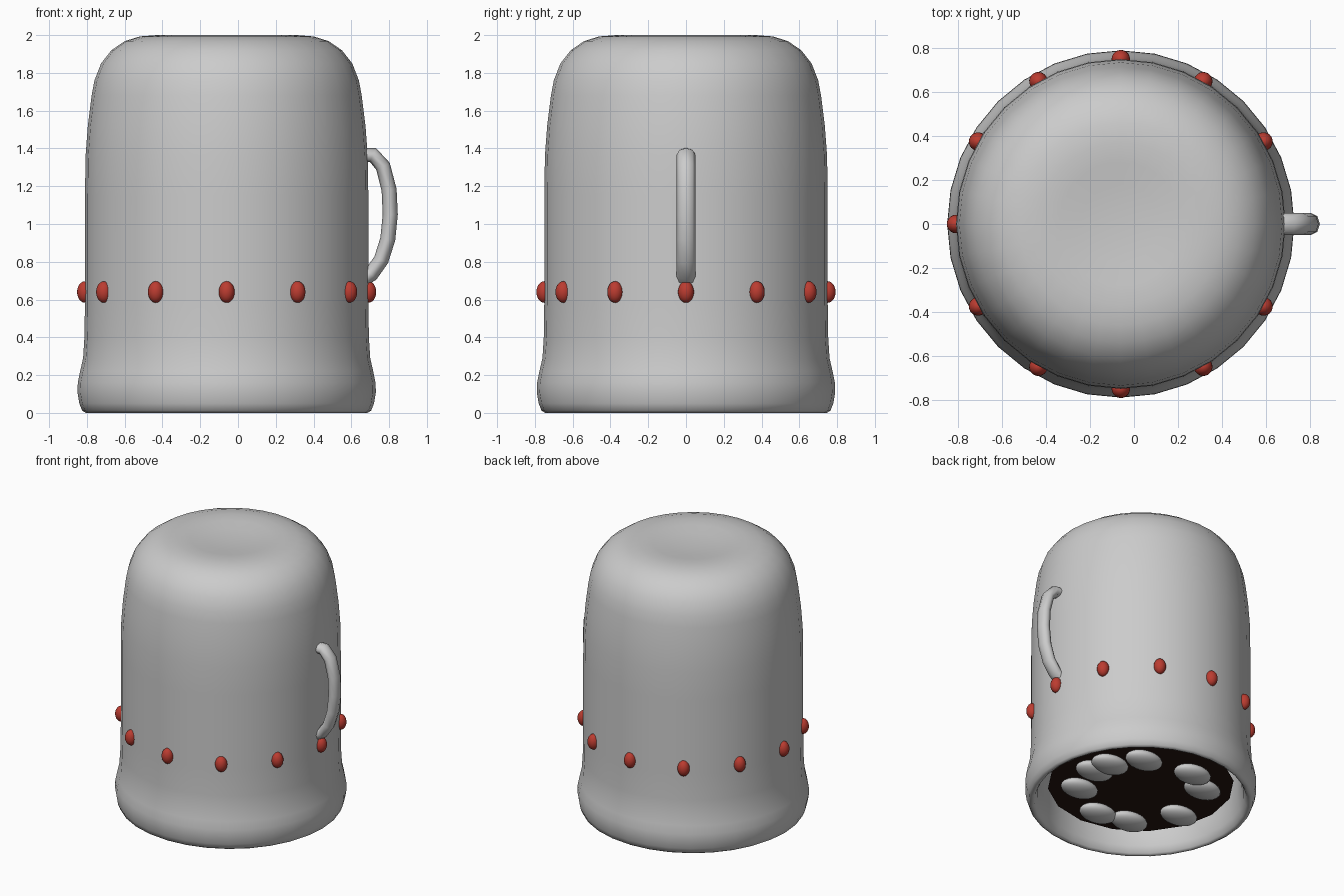
import bpy, bmesh
from math import sin, cos, pi, radians

if "Cube" in bpy.data.objects:
    bpy.data.objects.remove(bpy.data.objects["Cube"])

AXIS_X = -0.06   # the cup's axis; the handle shifts the overall centre


def material(name, rgb):
    m = bpy.data.materials.new(name)
    m.diffuse_color = (*rgb, 1)
    m.use_nodes = True
    m.node_tree.nodes["Principled BSDF"].inputs["Base Color"].default_value = m.diffuse_color
    return m


def lathe(name, profile, sides):
    """Revolve (radius, z) points about the cup axis."""
    bm = bmesh.new()
    vs = [bm.verts.new((r, 0, z)) for r, z in profile]
    edges = [bm.edges.new(p) for p in zip(vs, vs[1:])]
    bmesh.ops.spin(bm, geom=vs + edges, cent=(0, 0, 0), axis=(0, 0, 1),
                   angle=2 * pi, steps=sides)
    bmesh.ops.remove_doubles(bm, verts=bm.verts, dist=0.0005)
    bmesh.ops.recalc_face_normals(bm, faces=bm.faces)
    for f in bm.faces:
        f.smooth = True
    me = bpy.data.meshes.new(name)
    bm.to_mesh(me)
    bm.free()
    ob = bpy.data.objects.new(name, me)
    ob.location.x = AXIS_X
    bpy.context.collection.objects.link(ob)
    return ob


def ellipsoid(name, radius, angle, z, scale, turn=0, mat=None):
    """Scaled sphere placed on a ring about the cup axis."""
    bpy.ops.mesh.primitive_uv_sphere_add(
        segments=20, ring_count=12, radius=1, rotation=(0, 0, turn),
        location=(AXIS_X + radius * cos(angle), radius * sin(angle), z))
    ob = bpy.context.object
    ob.name = name
    ob.scale = scale
    bpy.ops.object.shade_smooth()
    if mat:
        ob.data.materials.append(mat)


# Upside-down cup: outer wall, rim, then inner wall
lathe("cup_body", [
    (0, 1.975), (0.18, 1.982), (0.28, 1.995), (0.37, 2.0), (0.46, 1.993),
    (0.54, 1.968), (0.61, 1.92), (0.665, 1.85), (0.70, 1.76), (0.715, 1.68),
    (0.735, 1.52), (0.747, 1.36), (0.75, 1.15), (0.75, 0.6), (0.753, 0.4),
    (0.76, 0.29), (0.776, 0.22), (0.788, 0.16), (0.79, 0.11), (0.78, 0.05),
    (0.765, 0.012), (0.745, 0), (0.725, 0.012), (0.705, 0.06), (0.69, 0.15),
    (0.69, 1.4), (0.66, 1.7), (0.55, 1.87), (0.35, 1.93), (0, 1.92)], 32)

# Dark drink surface just inside the opening
bpy.ops.mesh.primitive_circle_add(vertices=16, radius=0.635, fill_type='NGON',
                                  location=(AXIS_X, 0, 0.135))
drink = bpy.context.object
drink.name = "drink_surface"
drink.data.materials.append(material("dark_brown", (0.018, 0.007, 0.005)))

# Floating sweets scattered in a ring on the drink
for i, a in enumerate((1, 20, 53, 107, 137, 192, 241, 274, 325)):
    ellipsoid(f"sweet_{i + 1}", 0.42, radians(a), 0.085, (0.142, 0.10, 0.052))

# Ring of red beads round the outside
red = material("red", (0.5, 0.045, 0.03))
for i in range(12):
    a = i * pi / 6
    ellipsoid(f"bead_{i + 1}", 0.75, a, 0.64, (0.042, 0.042, 0.057), a, red)

# Handle: octagonal bar swept along a bowed path
path = [(0.65, 1.365), (0.715, 1.365), (0.768, 1.305), (0.80, 1.18),
        (0.806, 1.05), (0.793, 0.92), (0.758, 0.81), (0.705, 0.735),
        (0.65, 0.70)]
cu = bpy.data.curves.new("handle", 'CURVE')
cu.dimensions = '3D'
cu.bevel_depth = 0.04
cu.bevel_resolution = 2
cu.use_fill_caps = True
sp = cu.splines.new('POLY')
sp.points.add(len(path) - 1)
for p, (x, z) in zip(sp.points, path):
    p.co = (x, 0, z, 1)
handle = bpy.data.objects.new("handle", cu)
handle.scale.y = 1.25
bpy.context.collection.objects.link(handle)
